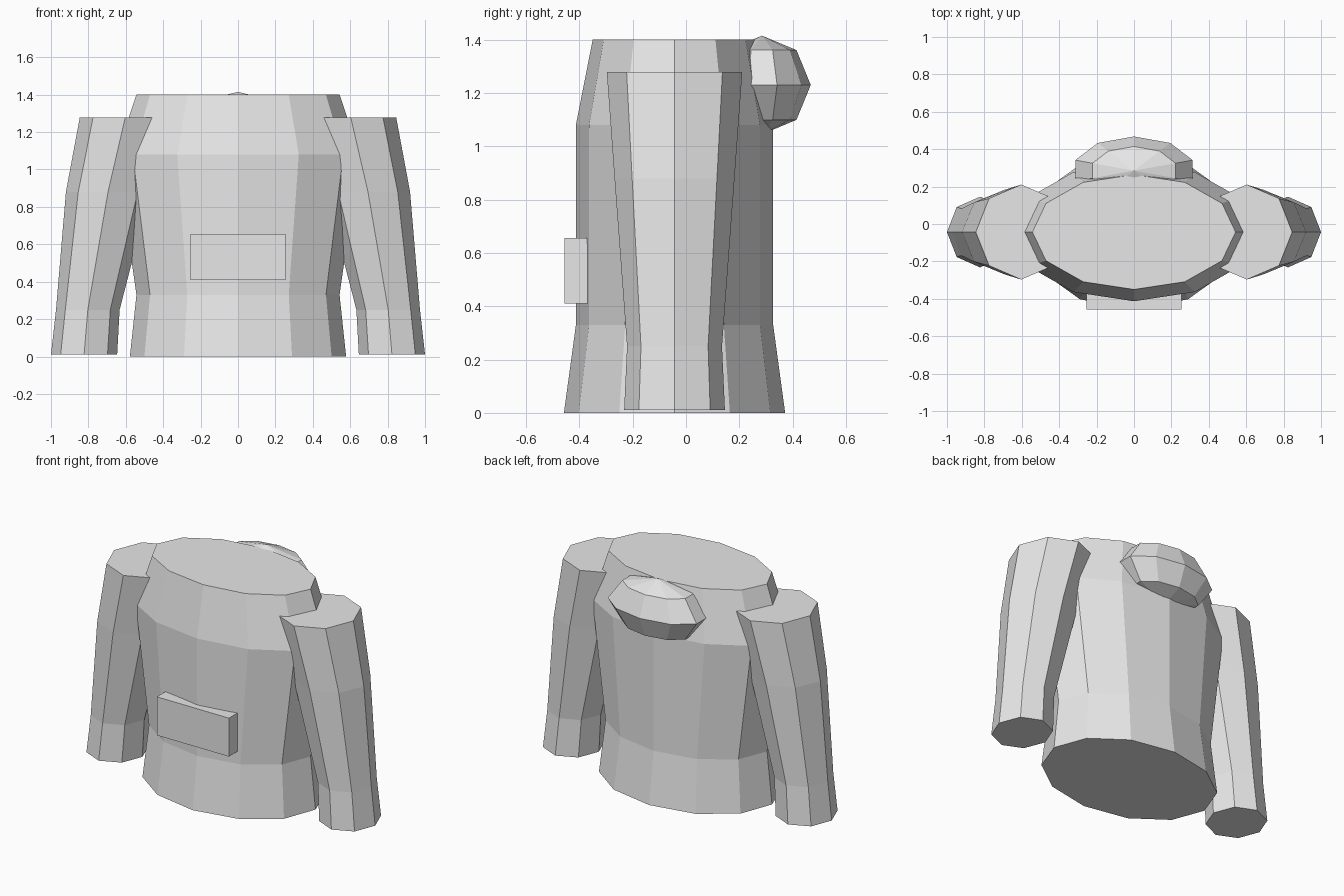
import bpy, bmesh, math
from mathutils import Matrix

default = bpy.data.objects.get("Cube")
if default:
    bpy.data.objects.remove(default, do_unlink=True)

# One plain cloth colour
cloth = bpy.data.materials.new("light grey cloth")
cloth.use_nodes = True
grey = (0.8, 0.8, 0.8, 1)
cloth.diffuse_color = grey
cloth.node_tree.nodes["Principled BSDF"].inputs["Base Color"].default_value = grey


def finish(name, bm):
    bmesh.ops.recalc_face_normals(bm, faces=bm.faces)
    mesh = bpy.data.meshes.new(name)
    bm.to_mesh(mesh)
    bm.free()
    mesh.materials.append(cloth)
    obj = bpy.data.objects.new(name, mesh)
    bpy.context.collection.objects.link(obj)
    return obj


def loft(name, sides, sections, y=-0.043, side=1):
    """Capped tube through elliptical sections (centre x, z, x radius, y radius)."""
    bm = bmesh.new()
    rings = []
    for cx, z, rx, ry in sections:
        angles = [math.tau * i / sides for i in range(sides)]
        rings.append([bm.verts.new((side * (cx + rx * math.cos(a)), y + ry * math.sin(a), z))
                      for a in angles])
    for low, high in zip(rings, rings[1:]):
        for i in range(sides):
            j = (i + 1) % sides
            bm.faces.new((low[i], low[j], high[j], high[i]))
    bm.faces.new(rings[0])
    bm.faces.new(rings[-1])
    return finish(name, bm)


# Body with flared hem and sloping shoulders
loft("torso", 12, [(0, 0, 0.578, 0.415), (0, 0.33, 0.543, 0.37),
                   (0, 1.08, 0.65, 0.37), (0, 1.4, 0.543, 0.307)])

# Sleeves bowing outwards to slightly flared cuffs
for label, side in (("left", 1), ("right", -1)):
    loft(label + "_sleeve", 8, [(0.823, 0.01, 0.177, 0.189), (0.803, 0.25, 0.17, 0.178),
                                (0.695, 0.88, 0.225, 0.225), (0.603, 1.278, 0.243, 0.254)],
         side=side)

# Front pocket
bm = bmesh.new()
bmesh.ops.create_cube(bm, size=1, matrix=Matrix.Translation((0, -0.413, 0.533))
                      @ Matrix.Diagonal((0.51, 0.086, 0.246, 1)))
finish("front_pocket", bm)

# Folded hood behind the neck
bm = bmesh.new()
bmesh.ops.create_uvsphere(bm, u_segments=10, v_segments=4, radius=1,
                          matrix=Matrix.Translation((0, 0.285, 1.23))
                          @ Matrix.Diagonal((0.33, 0.183, 0.185, 1)))
finish("hood", bm)
